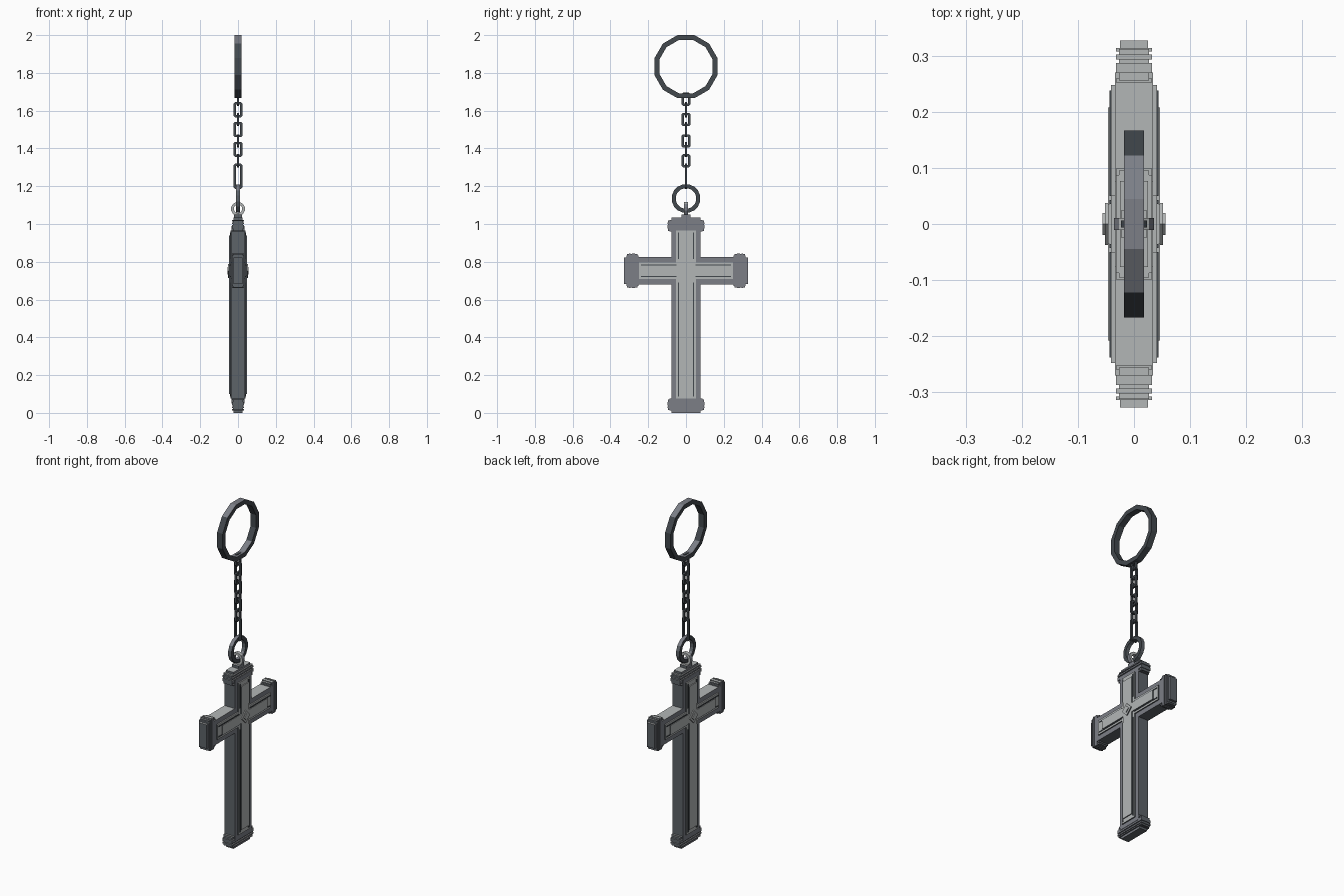
import bpy, bmesh
from math import sin, cos, pi

cube = bpy.data.objects.get("Cube")
if cube:
    bpy.data.objects.remove(cube)


def material(name, rgb):
    m = bpy.data.materials.new(name)
    m.use_nodes = True
    col = (*rgb, 1)
    m.diffuse_color = col
    m.node_tree.nodes["Principled BSDF"].inputs["Base Color"].default_value = col
    return m


LIGHT = material("light silver", (0.45, 0.47, 0.47))
MID = material("mid grey", (0.20, 0.21, 0.24))
STEEL = material("steel grey", (0.11, 0.125, 0.14))
DARK = material("dark iron", (0.055, 0.065, 0.075))

CZ = 0.752  # height of the crossing


def finish(name, bm, up, face, side):
    """Colour faces by direction: upward, broad (x) and remaining sides."""
    bmesh.ops.recalc_face_normals(bm, faces=bm.faces)
    bm.normal_update()
    for f in bm.faces:
        n = f.normal
        f.material_index = 0 if n.z > 0.5 else 1 if abs(n.x) > 0.5 else 2
    me = bpy.data.meshes.new(name)
    bm.to_mesh(me)
    bm.free()
    for m in (up, face, side):
        me.materials.append(m)
    ob = bpy.data.objects.new(name, me)
    bpy.context.collection.objects.link(ob)
    return ob


def box(name, y, z, depth, cols):
    """Box spanning y and z ranges, symmetric in x."""
    bm = bmesh.new()
    bmesh.ops.create_cube(bm, size=1)
    for v in bm.verts:
        v.co = (v.co.x * 2 * depth,
                y[0] if v.co.y < 0 else y[1],
                z[0] if v.co.z < 0 else z[1])
    return finish(name, bm, *cols)


def cross(name, wy, z0, z1, ly, wz, depth, cols):
    """Extruded cross outline."""
    a, b = CZ - wz, CZ + wz
    half = [(wy, z0), (wy, a), (ly, a), (ly, b), (wy, b), (wy, z1)]
    pts = half + [(-y, z) for y, z in reversed(half)]
    bm = bmesh.new()
    f = bm.faces.new([bm.verts.new((-depth, y, z)) for y, z in pts])
    ext = bmesh.ops.extrude_face_region(bm, geom=[f])
    for v in ext["geom"]:
        if isinstance(v, bmesh.types.BMVert):
            v.co.x = depth
    return finish(name, bm, *cols)


def band(name, outer, inner, depth, z, along_x, cols):
    """Closed loop of rectangular section, hole along x or along y."""
    bm = bmesh.new()
    loops = []
    for pts, d in ((outer, -depth), (outer, depth), (inner, depth), (inner, -depth)):
        loops.append([bm.verts.new((d, u, z + w) if along_x else (u, d, z + w))
                      for u, w in pts])
    n = len(outer)
    for k in range(4):
        p, q = loops[k], loops[(k + 1) % 4]
        for i in range(n):
            j = (i + 1) % n
            bm.faces.new((p[i], p[j], q[j], q[i]))
    return finish(name, bm, *cols)


def ngon(n, apothem):
    r = apothem / cos(pi / n)
    return [(r * cos((2 * i + 1) * pi / n), r * sin((2 * i + 1) * pi / n))
            for i in range(n)]


def link_outline(w, h, c):
    return [(w, c - h), (w, h - c), (w - c, h), (c - w, h),
            (-w, h - c), (-w, c - h), (c - w, -h), (w - c, -h)]


BODY = (LIGHT, MID, STEEL)
PANEL = (LIGHT, LIGHT, STEEL)
IRON = (DARK, DARK, DARK)

# Layered cross body
cross("cross_body", 0.077, 0.05, 0.99, 0.27, 0.072, 0.034, BODY)
cross("cross_panel", 0.052, 0.075, 0.965, 0.248, 0.044, 0.041, PANEL)
cross("cross_raised_panel", 0.036, 0.1, 0.94, 0.208, 0.027, 0.0465, PANEL)

# Dark rails beside the raised panel
for s, side in ((1, "left"), (-1, "right")):
    y = sorted((s * 0.036, s * 0.043))
    box(f"lower_rail_{side}", y, (0.087, 0.69), 0.0435, IRON)
    box(f"upper_rail_{side}", y, (0.815, 0.955), 0.0435, IRON)
    for t, level in ((1, "top"), (-1, "bottom")):
        box(f"arm_rail_{level}_{side}", sorted((s * 0.05, s * 0.238)),
            sorted((CZ + t * 0.027, CZ + t * 0.033)), 0.0435, IRON)

# Stepped end caps: (start, end, half width reduction, half depth)
STEPS = [(0, 0.077, 0.022, 0.025), (0.006, 0.062, 0.004, 0.027),
         (0.002, 0.009, 0.012, 0.032), (0.019, 0.037, 0, 0.032),
         (0.043, 0.052, 0, 0.032), (0.057, 0.064, 0.012, 0.032)]
for i, (a, b, cut, depth) in enumerate(STEPS):
    z = (CZ - 0.092 + cut, CZ + 0.092 - cut)
    y = (cut - 0.099, 0.099 - cut)
    box(f"left_cap_{i}", (0.25 + a, 0.25 + b), z, depth, BODY)
    box(f"right_cap_{i}", (-0.25 - b, -0.25 - a), z, depth, BODY)
    box(f"top_cap_{i}", y, (0.957 + a, 0.957 + b), depth, BODY)
    box(f"bottom_cap_{i}", y, (0.077 - b, 0.077 - a), depth, BODY)

# Diamond boss on both faces
for name, r, depth in (("boss_base", 0.037, 0.052), ("boss_top", 0.02, 0.056)):
    bm = bmesh.new()
    bmesh.ops.create_cone(bm, cap_ends=True, segments=4, radius1=r, radius2=r,
                          depth=2 * depth)
    for v in bm.verts:
        x, y, z = v.co
        v.co = (z, x, CZ + y)
    finish(name, bm, *PANEL)

# Neck, bail and connecting ring
box("neck", (-0.025, 0.025), (1.03, 1.05), 0.022, BODY)
band("bail", ngon(12, 0.036), ngon(12, 0.022), 0.011, 1.08, False,
     (LIGHT, MID, LIGHT))
band("connecting_ring", ngon(16, 0.075), ngon(16, 0.054), 0.011, 1.135, True,
     (MID, DARK, STEEL))

# Chain of alternating links
LINKS = [(1.253, 0.067), (1.335, 0.035), (1.395, 0.04), (1.44, 0.035), (1.5, 0.04),
         (1.553, 0.035), (1.605, 0.04), (1.66, 0.035)]
for i, (z, h) in enumerate(LINKS):
    band(f"chain_link_{i}", link_outline(0.023, h, 0.007),
         link_outline(0.011, h - 0.012, 0.003), 0.006, z, i % 2 == 1, IRON)

# Large key ring
band("key_ring", ngon(12, 0.167), ngon(12, 0.141), 0.018, 1.833, True,
     (MID, DARK, DARK))
